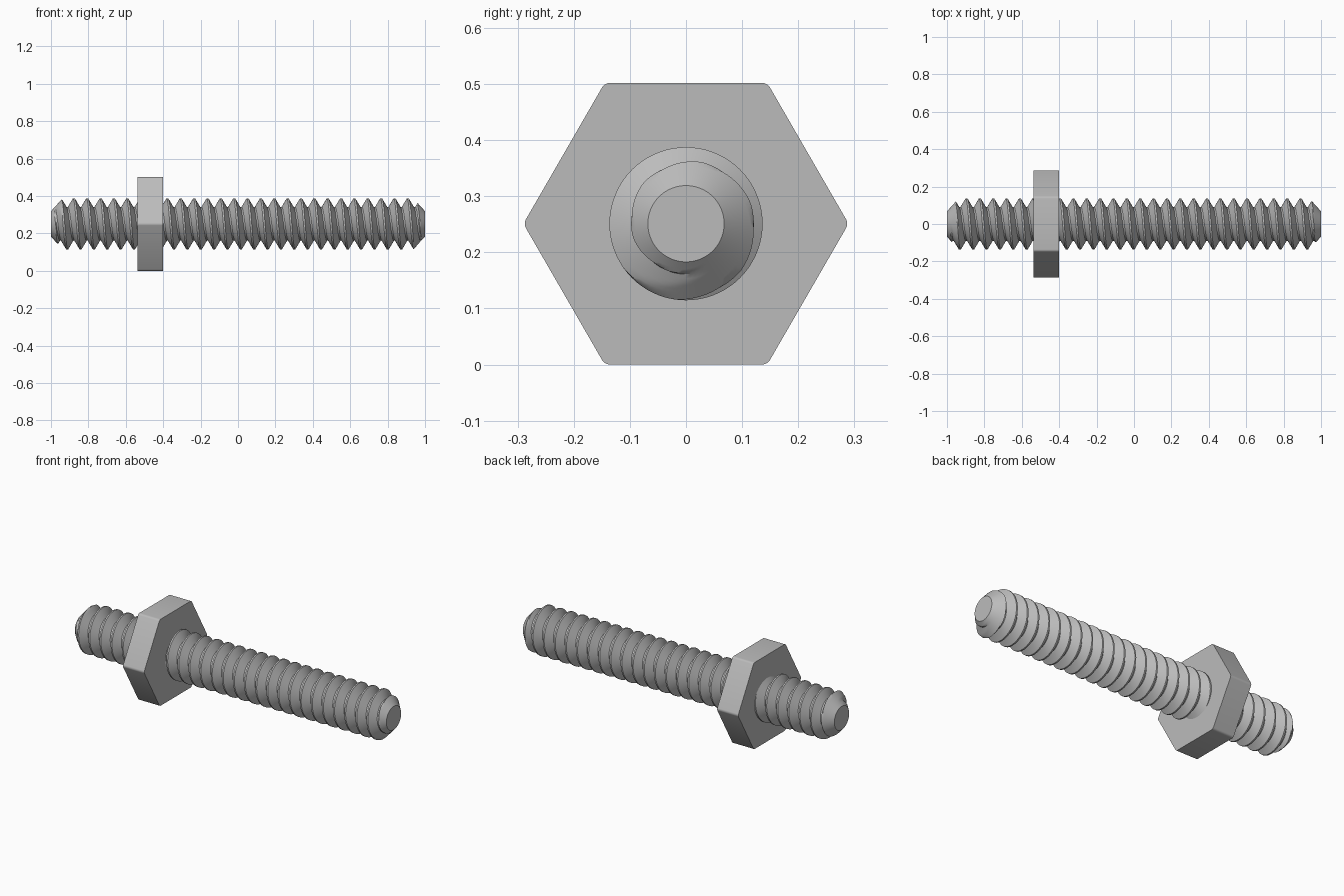
import bpy, bmesh, math

if "Cube" in bpy.data.objects:
    bpy.data.objects.remove(bpy.data.objects["Cube"])

CENTRE_Z = 0.251
PITCH = 2 / 28
CREST_X = -0.949            # a crest position along the top of the rod
CREST_R, ROOT_R, TIP_R = 0.1365, 0.09, 0.068
CREST_HALF, ROOT_HALF = 0.0045, 0.004
SIDES = 72

steel = bpy.data.materials.new("steel grey")
steel.diffuse_color = (0.5, 0.5, 0.5, 1)
steel.use_nodes = True
steel.node_tree.nodes["Principled BSDF"].inputs["Base Color"].default_value = steel.diffuse_color


def finish(bm, name):
    bmesh.ops.recalc_face_normals(bm, faces=bm.faces)
    mesh = bpy.data.meshes.new(name)
    bm.to_mesh(mesh)
    bm.free()
    mesh.materials.append(steel)
    obj = bpy.data.objects.new(name, mesh)
    bpy.context.collection.objects.link(obj)
    obj.location.z = CENTRE_Z
    bpy.ops.object.select_all(action='DESELECT')
    obj.select_set(True)
    bpy.context.view_layer.objects.active = obj
    bpy.ops.object.shade_smooth_by_angle(angle=math.radians(30))
    return obj


# One pitch of the thread: crest flat, falling flank, root flat, rising flank
FLANK = 6
a, b = CREST_HALF, PITCH / 2 - ROOT_HALF
fall = [(a + (b - a) * i / FLANK, CREST_R + (ROOT_R - CREST_R) * i / FLANK)
        for i in range(FLANK + 1)]
thread = fall + [(PITCH - x, r) for x, r in reversed(fall)]

# Threaded rod: right-hand helical surface, limited by the chamfer cones at both ends
bm = bmesh.new()
columns = []
for s in range(SIDES + 1):
    ang = 2 * math.pi * s / SIDES
    lead = CREST_X + PITCH * (s / SIDES - 0.25)
    column = []
    for turn in range(-3, 30):
        for dx, r in thread:
            x = max(-1, min(1, lead + turn * PITCH + dx))
            r = min(r, TIP_R + 1.1 * (1 - abs(x)))
            column.append(bm.verts.new((x, r * math.cos(ang), r * math.sin(ang))))
    columns.append(column)
for c0, c1 in zip(columns, columns[1:]):
    for i in range(len(c0) - 1):
        if abs(c0[i].co.x) == 1 and c0[i].co.x == c0[i + 1].co.x == c1[i].co.x == c1[i + 1].co.x:
            continue
        bm.faces.new((c0[i], c0[i + 1], c1[i + 1], c1[i]))
bmesh.ops.delete(bm, geom=[v for v in bm.verts if not v.link_faces], context='VERTS')
bmesh.ops.remove_doubles(bm, verts=bm.verts, dist=1e-5)
bmesh.ops.holes_fill(bm, edges=[e for e in bm.edges if e.is_boundary], sides=0)
finish(bm, "threaded_rod")

# Hexagonal nut with slightly rounded corners
bm = bmesh.new()
x0, x1, radius = -0.537, -0.401, 0.251 / math.cos(math.pi / 6)
base = bm.faces.new([bm.verts.new((x0, radius * math.cos(k * math.pi / 3),
                                   radius * math.sin(k * math.pi / 3))) for k in range(6)])
top = bmesh.ops.extrude_face_region(bm, geom=[base])["geom"]
bmesh.ops.translate(bm, verts=[g for g in top if isinstance(g, bmesh.types.BMVert)],
                    vec=(x1 - x0, 0, 0))
corners = [e for e in bm.edges if abs(e.verts[0].co.x - e.verts[1].co.x) > 0.01]
bmesh.ops.bevel(bm, geom=corners, offset=0.009, segments=4, profile=0.5, affect='EDGES')
finish(bm, "hex_nut")
